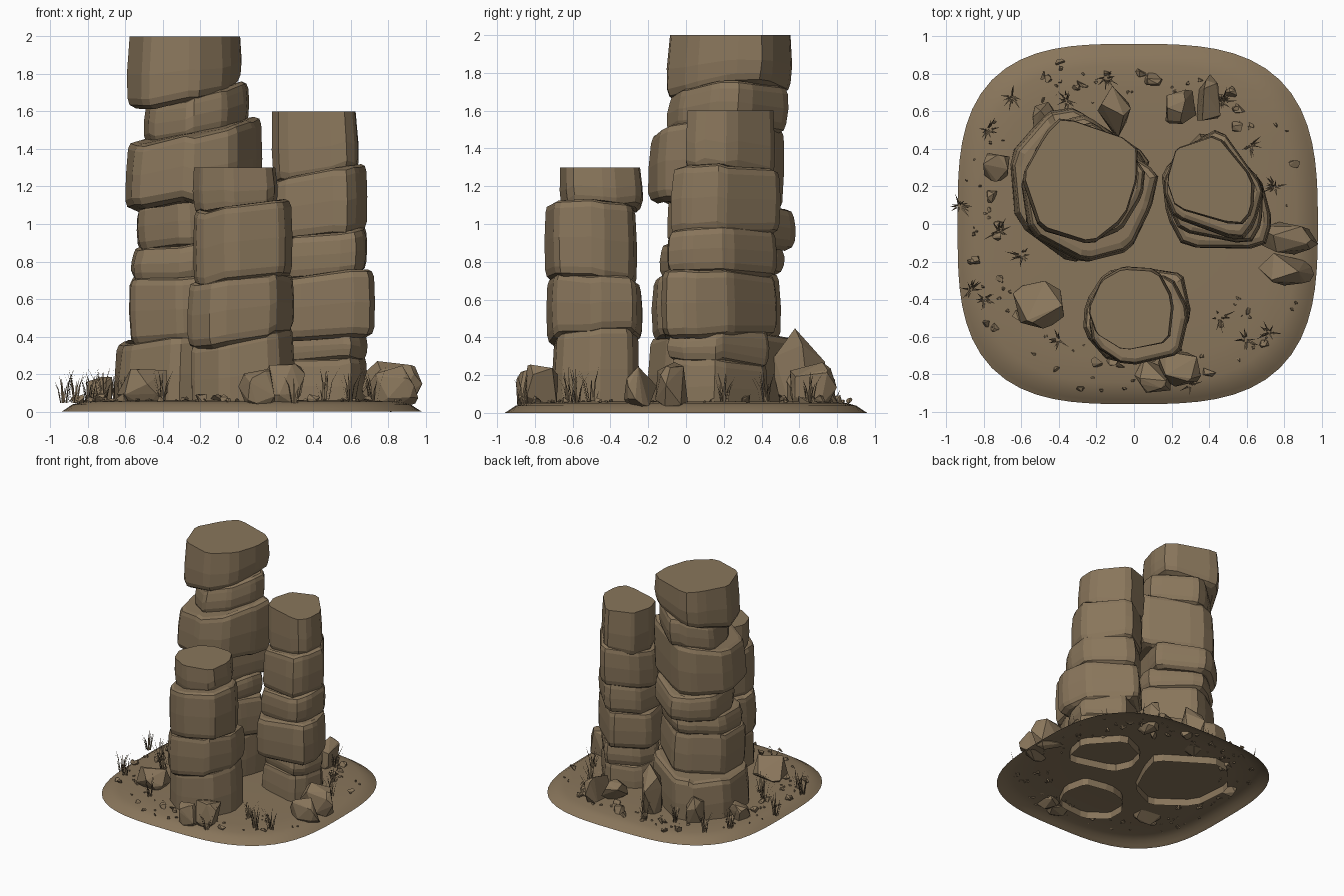
import bpy, bmesh, math, random
from mathutils import Vector, Matrix

random.seed(7)
R = random.uniform
cube = bpy.data.objects.get("Cube")
if cube:
    bpy.data.objects.remove(cube)

stone = bpy.data.materials.new("brown sandstone")
stone.use_nodes = True
COLOUR = (0.25, 0.18, 0.105, 1)
stone.diffuse_color = COLOUR
bsdf = stone.node_tree.nodes["Principled BSDF"]
bsdf.inputs["Base Color"].default_value = COLOUR
bsdf.inputs["Roughness"].default_value = 0.9


def finish(bm, name, smooth=False):
    bmesh.ops.recalc_face_normals(bm, faces=bm.faces)
    mesh = bpy.data.meshes.new(name)
    bm.to_mesh(mesh)
    bm.free()
    mesh.materials.append(stone)
    obj = bpy.data.objects.new(name, mesh)
    bpy.context.collection.objects.link(obj)
    for p in mesh.polygons:
        p.use_smooth = smooth
    return obj


def bridge(bm, a, b):
    n = len(a)
    for i in range(n):
        bm.faces.new((a[i], a[(i + 1) % n], b[(i + 1) % n], b[i]))


# Ground: shallow rounded-square shell, open underneath
def ground():
    bm = bmesh.new()
    prev = None
    for s, z in ((1, 0), (0.975, 0.015), (0.94, 0.038), (0.88, 0.053), (0.75, 0.06), (0.4, 0.062)):
        ring = []
        for i in range(72):
            a = math.tau * i / 72
            c, d = math.cos(a), math.sin(a)
            r = s * 0.96 / (abs(c) ** 3.1 + abs(d) ** 3.1) ** (1 / 3.1)
            ring.append(bm.verts.new((r * c + 0.02 * s * c * c, r * d, z)))
        if prev:
            bridge(bm, prev, ring)
        prev = ring
    bm.faces.new(prev)
    obj = finish(bm, "ground_mound", True)
    # keep the shell's outside facing up
    if obj.data.polygons[-1].normal.z < 0:
        obj.data.flip_normals()


def outline(plan, bounds):
    """Chamfered, slightly varied plan fitted to x0, x1, y0, y1."""
    turn = Matrix.Rotation(R(-0.2, 0.2), 2)
    pts = [turn @ (Vector(p) * R(0.92, 1.06)) for p in plan]
    cut = []
    for i, p in enumerate(pts):
        k = R(0.08, 0.2)
        cut += [p.lerp(pts[i - 1], k), p.lerp(pts[(i + 1) % len(pts)], k)]
    lo = [min(p[k] for p in cut) for k in (0, 1)]
    hi = [max(p[k] for p in cut) for k in (0, 1)]
    x0, x1, y0, y1 = bounds
    return [Vector((x0 + (p.x - lo[0]) / (hi[0] - lo[0]) * (x1 - x0),
                    y0 + (p.y - lo[1]) / (hi[1] - lo[1]) * (y1 - y0))) for p in cut]


def slab(name, plan, bounds, low, high, first, last):
    pts = outline(plan, bounds)
    mid = Vector(((bounds[0] + bounds[1]) / 2, (bounds[2] + bounds[3]) / 2))
    bm = bmesh.new()
    h = high[0] - low[0]
    lean = Vector((R(-0.012, 0.012), R(-0.012, 0.012)))
    # scale, blend from lower seam to upper seam, extra height
    rings = [(0.99, 0, 0)] if first else [(0.84, 0, -0.02), (0.95, 0, 0), (0.99, 0, 0.035)]
    rings += [(1.0, 0.45, 0), (0.965, 1, 0)] if last else [(1.0, 0.5, 0), (0.975, 1, -0.035),
                                                         (0.94, 1, -0.005), (0.86, 1, 0.005)]
    wob = [R(-0.012, 0.012) for _ in pts]
    prev = None
    for s, t, dz in rings:
        ring = []
        for p, w in zip(pts, wob):
            d = p - mid
            q = mid + d * (s + R(-0.008, 0.008)) + lean * (t - 0.5)
            zl = low[0] + low[1] * d.x + low[2] * d.y
            zh = high[0] + high[1] * d.x + high[2] * d.y
            z = zl + (zh - zl) * t + dz
            if not (first and t == 0) and not (last and t == 1):
                z += w
            ring.append(bm.verts.new((q.x, q.y, z)))
        if prev:
            bridge(bm, prev, ring)
        elif not first:
            bm.faces.new(ring)
        prev = ring
    bm.faces.new(prev)
    finish(bm, name)


def column(name, plan, seams, bounds):
    for i, b in enumerate(bounds):
        slab(f"{name}_slab_{i + 1}", plan, b, seams[i], seams[i + 1], i == 0, i == len(bounds) - 1)


# Tall column; seams are (height, slope along x, slope along y)
column("tall_column",
       [(-1, .3), (-.45, .85), (-.1, 1), (1, .4), (.9, -.1), (.65, -.75), (0, -1), (-.85, -.6)],
       [(0, 0, 0), (.4, .1, 0), (.73, .04, .03), (.89, .06, 0), (1.11, .06, -.08),
        (1.49, .18, .05), (1.7, .18, .1), (2, 0, 0)],
       [(-.66, .08, -.2, .62), (-.58, .1, -.18, .5), (-.57, .06, -.14, .52), (-.54, .06, -.1, .58),
        (-.6, .13, -.2, .52), (-.5, .06, -.1, .54), (-.59, .02, -.1, .56)])

# Middle column
column("middle_column",
       [(-.9, .45), (-.05, 1), (1, .1), (1, -.6), (.8, -1), (-.65, -.8), (-1, -.3)],
       [(0, 0, 0), (.27, .06, -.05), (.42, .04, .05), (.73, .1, 0), (.95, .1, .03),
        (1.27, .15, 0), (1.6, 0, 0)],
       [(.16, .69, -.08, .43), (.17, .69, -.1, .44), (.15, .73, -.13, .48), (.17, .69, -.1, .48),
        (.16, .69, -.08, .5), (.18, .64, 0, .47)])

# Short column
column("short_column",
       [(-.95, .1), (-.6, .75), (-.1, 1), (.7, .85), (1, .1), (.75, -.85), (-.3, -1), (-.9, -.5)],
       [(0, 0, 0), (.4, .16, .04), (.7, .1, -.06), (1.09, .1, 0), (1.3, 0, 0)],
       [(-.25, .3, -.71, -.25), (-.27, .3, -.74, -.23), (-.24, .29, -.75, -.26), (-.24, .21, -.67, -.23)])


# Angular rocks: hulls of scattered points
def add_rock(bm, centre, size, count):
    verts = []
    for _ in range(count):
        v = Vector((R(-1, 1), R(-1, 1), R(-1, 1))).normalized()
        verts.append(bm.verts.new([centre[k] + v[k] * size[k] for k in range(3)]))
    hull = bmesh.ops.convex_hull(bm, input=verts)
    bmesh.ops.delete(bm, geom=[g for g in hull["geom_interior"] if isinstance(g, bmesh.types.BMVert)],
                     context="VERTS")


# x, y, half width, half depth, top
BOULDERS = [(-.51, -.43, .15, .12, .27), (.12, -.81, .11, .1, .24), (.25, -.76, .12, .11, .29),
            (.82, -.07, .16, .1, .28), (.82, -.24, .15, .09, .25), (.24, .63, .1, .1, .24),
            (.39, .66, .09, .13, .28), (-.1, .6, .09, .13, .47), (-.48, .56, .07, .09, .3),
            (-.73, .31, .08, .08, .21), (.1, .77, .05, .04, .13)]
for i, (x, y, w, d, top) in enumerate(BOULDERS):
    bm = bmesh.new()
    add_rock(bm, (x, y, top / 2), (w * 1.08, d * 1.08, top * 0.52), 17)
    finish(bm, f"boulder_{i + 1}")


def free_spot(margin=0.0):
    """A point on the open ground, mostly round the rim."""
    while True:
        x, y = R(-.9, .93), R(-.9, .9)
        r = (abs(x) ** 3 + abs(y) ** 3) ** (1 / 3)
        if r < 0.9 and r > 0.6 + margin and (y < 0.66 or abs(x) < 0.8):
            return x, y


# Scattered pebbles, half sunk in the ground
bm = bmesh.new()
for i in range(120):
    x, y = free_spot()
    s = R(.008, .016) if i % 3 else R(.022, .042)
    add_rock(bm, (x, y, .055 + s * .4), (s, s * R(.7, 1.1), s * R(.7, 1)), 9)
finish(bm, "pebbles")

# Dry grass tufts of thin, bent blades
TUFTS = [(-.93, .1), (-.72, -.04), (-.6, -.17), (-.87, -.35), (-.15, .78), (.46, -.5),
         (.3, -.86), (.47, .65), (-.65, .68), (.72, -.58), (-.36, .66), (-.8, -.4),
         (.62, .42), (.75, .2), (-.78, .5), (-.4, -.62), (.6, -.62)]
bm = bmesh.new()
for x, y in TUFTS:
    for _ in range(13):
        a, h = R(0, math.tau), R(.08, .2)
        out = Vector((math.cos(a), math.sin(a), 0))
        side = Vector((-out.y, out.x, 0)) * .005
        root = Vector((x, y, .045)) + out * R(0, .025)
        knee = root + out * h * .12 + Vector((0, 0, h * .6))
        tip = root + out * h * R(.2, .4) + Vector((0, 0, h))
        v = [bm.verts.new(p) for p in (root - side, root + side, knee + side * .7, knee - side * .7, tip)]
        bm.faces.new(v[:4])
        bm.faces.new((v[3], v[2], v[4]))
finish(bm, "grass_tufts")

ground()
